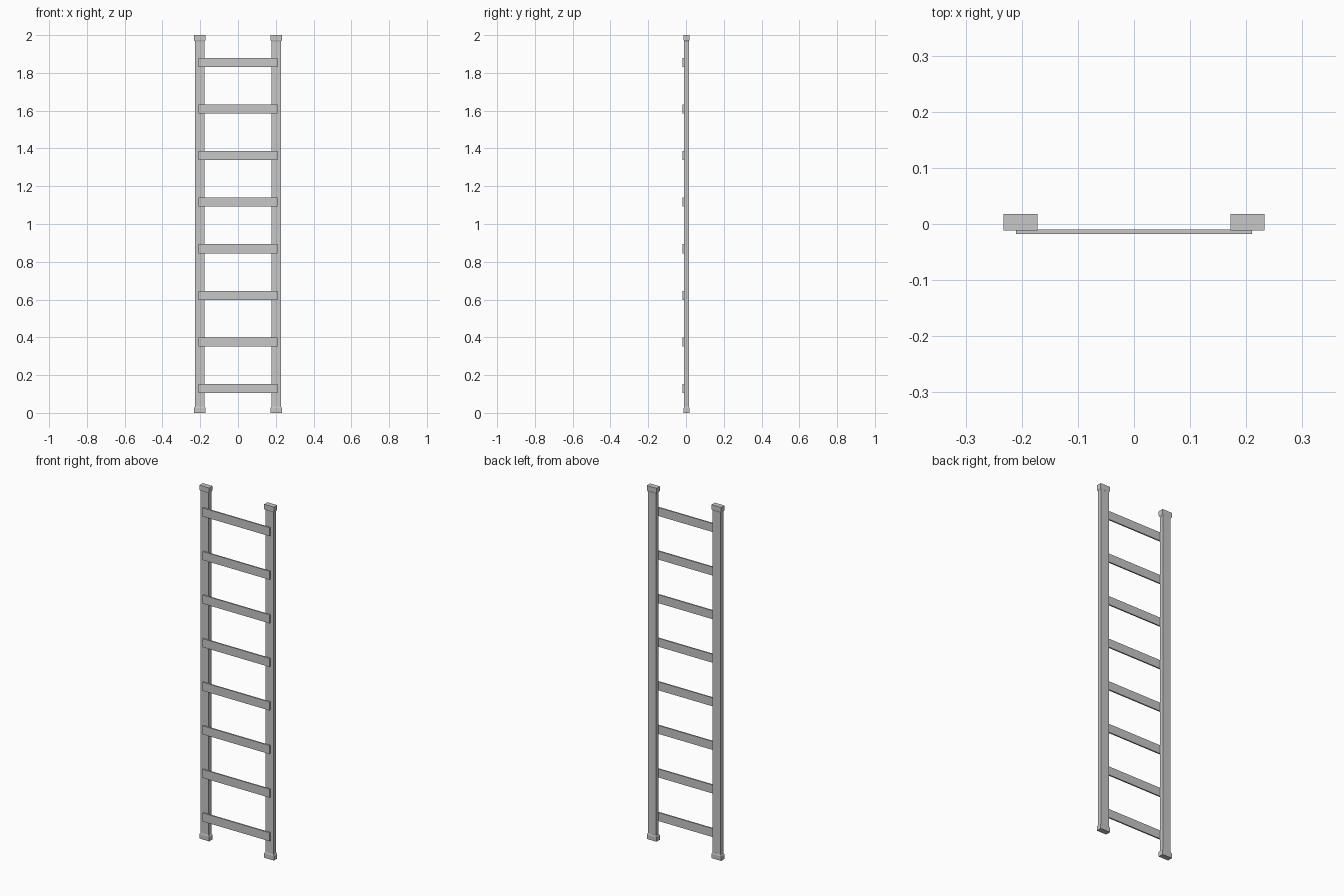
import bpy
import bmesh

if "Cube" in bpy.data.objects:
    bpy.data.objects.remove(bpy.data.objects["Cube"], do_unlink=True)

metal = bpy.data.materials.new("light_grey_metal")
metal.use_nodes = True
GREY = (0.57, 0.57, 0.57, 1)
metal.diffuse_color = GREY
metal.node_tree.nodes["Principled BSDF"].inputs["Base Color"].default_value = GREY

RAIL_X, RAIL_Y = 0.2025, 0.003


def bar(name, w, d, z0, z1, taper=1.0):
    """Box of half width w and half depth d from z0 to z1; taper scales the top."""
    bm = bmesh.new()
    outline = [(-w, -d), (w, -d), (w, d), (-w, d)]
    low = [bm.verts.new((x, y, z0)) for x, y in outline]
    high = [bm.verts.new((x * taper, y * taper, z1)) for x, y in outline]
    bm.faces.new(low)
    bm.faces.new(high)
    for i in range(4):
        j = (i + 1) % 4
        bm.faces.new((low[i], low[j], high[j], high[i]))
    bmesh.ops.recalc_face_normals(bm, faces=bm.faces)
    mesh = bpy.data.meshes.new(name)
    bm.to_mesh(mesh)
    bm.free()
    mesh.materials.append(metal)
    obj = bpy.data.objects.new(name, mesh)
    bpy.context.collection.objects.link(obj)
    return obj


# Rails with a cap and a sloping collar at each end
for side, sx in (("left", 1), ("right", -1)):
    parts = [
        bar(side + "_rail", 0.025, 0.0125, 0.01, 1.99),
        bar(side + "_foot_cap", 0.0305, 0.015, 0, 0.025),
        bar(side + "_foot_collar", 0.0305, 0.015, 0.025, 0.033, 0.84),
        bar(side + "_top_cap", 0.0305, 0.015, 1.975, 2),
        bar(side + "_top_collar", 0.0256, 0.0126, 1.967, 1.975, 1.19),
    ]
    for part in parts:
        part.location = (sx * RAIL_X, RAIL_Y, 0)

# Flat rungs fixed to the front of the rails
for i in range(8):
    z = 0.129 + i * 0.2466
    rung = bar(f"rung_{i + 1}", 0.21, 0.004, z - 0.024, z + 0.024)
    rung.location.y = -0.0135
